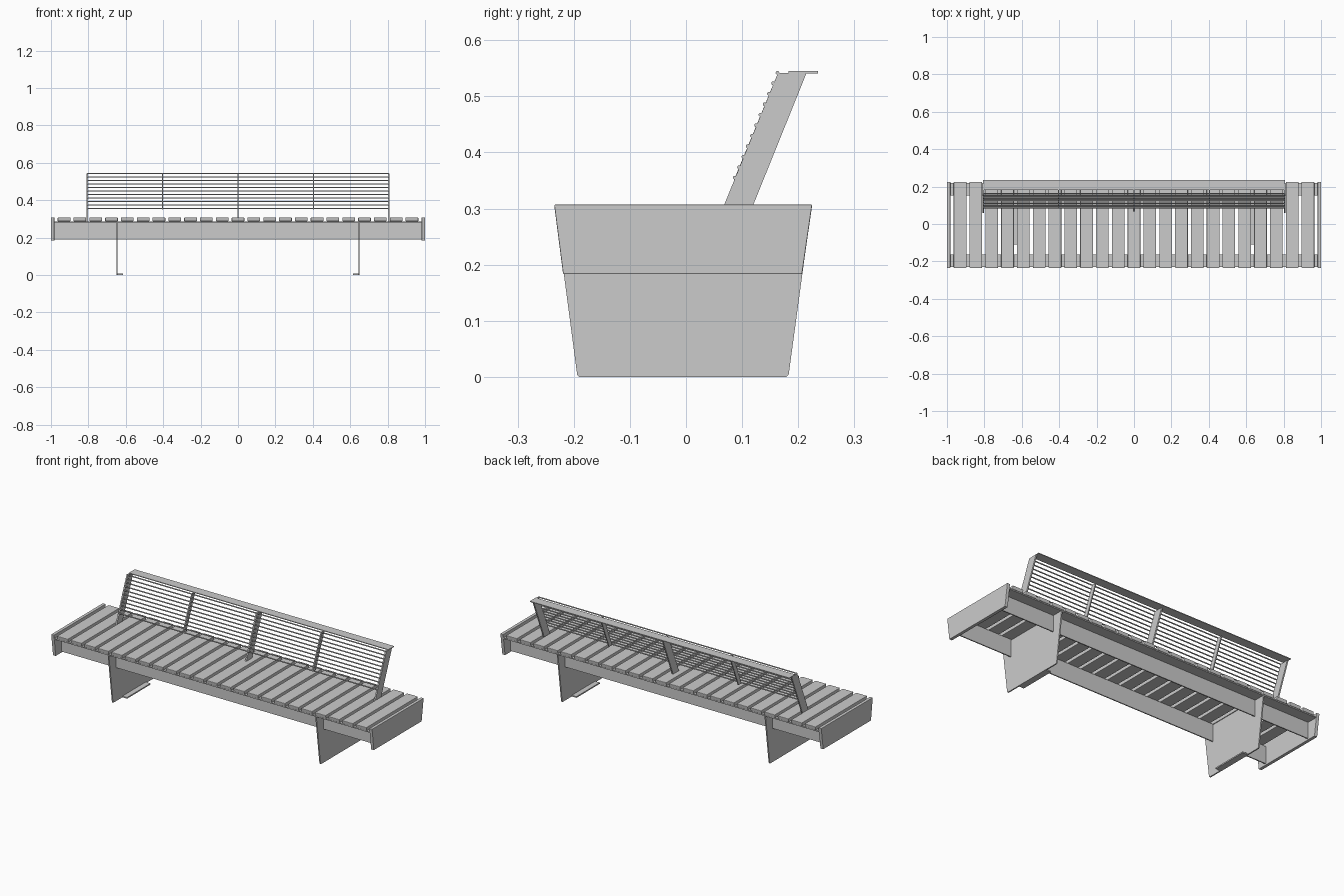
import bpy, bmesh
from mathutils import Vector

if "Cube" in bpy.data.objects:
    bpy.data.objects.remove(bpy.data.objects["Cube"])


def prism(name, profile, x0, x1, smooth=False):
    """Extrude a (y, z) outline along x from x0 to x1."""
    bm = bmesh.new()
    face = bm.faces.new([bm.verts.new((x0, y, z)) for y, z in profile])
    ext = bmesh.ops.extrude_face_region(bm, geom=[face])
    verts = [v for v in ext["geom"] if isinstance(v, bmesh.types.BMVert)]
    bmesh.ops.translate(bm, verts=verts, vec=(x1 - x0, 0, 0))
    bmesh.ops.recalc_face_normals(bm, faces=bm.faces)
    me = bpy.data.meshes.new(name)
    bm.to_mesh(me)
    bm.free()
    ob = bpy.data.objects.new(name, me)
    bpy.context.collection.objects.link(ob)
    return ob


def box(name, x0, x1, y0, y1, z0, z1):
    return prism(name, [(y0, z0), (y1, z0), (y1, z1), (y0, z1)], x0, x1)


def bevel(ob, width, segments=2):
    m = ob.modifiers.new("Bevel", "BEVEL")
    m.width = width
    m.segments = segments


def rod(name, y, z, half, r):
    bpy.ops.mesh.primitive_cylinder_add(vertices=12, radius=r, depth=2 * half,
                                        location=(0, y, z), rotation=(0, 1.5707963, 0))
    ob = bpy.context.object
    ob.name = name
    bpy.ops.object.shade_smooth_by_angle()


# seat slats
COUNT = 23
for i in range(COUNT):
    x = -0.93 + 1.86 * i / (COUNT - 1)
    slat = prism(f"seat_slat_{i + 1}",
                 [(-0.232, 0.287), (0.222, 0.287), (0.225, 0.307), (-0.235, 0.307)],
                 x - 0.034, x + 0.034)
    bevel(slat, 0.003)

# angle rails: upright web with a flange reaching outwards under the slats
prism("front_rail", [(-0.230, 0.287), (-0.163, 0.287), (-0.163, 0.19),
                     (-0.169, 0.19), (-0.169, 0.281), (-0.230, 0.281)], -0.983, 0.983)
prism("back_rail", [(0.220, 0.287), (0.153, 0.287), (0.153, 0.19),
                    (0.159, 0.19), (0.159, 0.281), (0.220, 0.281)], -0.983, 0.983)

for s, side in ((-1, "left"), (1, "right")):
    # tapered end panels
    panel = prism(f"{side}_end_panel", [(-0.219, 0.183), (0.207, 0.183),
                                        (0.225, 0.307), (-0.235, 0.307)],
                  s * 0.982, s * 1.0)
    bevel(panel, 0.002)
    # plate legs with inward feet
    prism(f"{side}_leg", [(-0.190, 0), (-0.110, 0), (-0.110, 0.003), (0.098, 0.003),
                          (0.098, 0), (0.179, 0), (0.183, 0.004), (0.221, 0.284),
                          (-0.231, 0.284), (-0.194, 0.004)],
          s * 0.643, s * 0.650)
    box(f"{side}_foot", s * 0.614, s * 0.650, -0.110, 0.098, 0.0, 0.007)

# backrest: full-height posts and shorter intermediate ribs
for i, x in enumerate((-0.805, 0, 0.805)):
    prism(f"back_post_{i + 1}", [(0.060, 0.287), (0.112, 0.287),
                                 (0.215, 0.542), (0.164, 0.542)],
          x - 0.004, x + 0.004)
for i, x in enumerate((-0.403, 0.403)):
    prism(f"back_rib_{i + 1}", [(0.085, 0.350), (0.112, 0.350),
                                (0.190, 0.542), (0.164, 0.542)],
          x - 0.003, x + 0.003)

# horizontal back rods
for i in range(11):
    p = Vector((0.087, 0.355)).lerp(Vector((0.163, 0.542)), i / 10)
    rod(f"back_rod_{i + 1}", p.x, p.y, 0.807, 0.0033)

# top cap of the backrest
box("back_top_cap", -0.808, 0.808, 0.183, 0.235, 0.541, 0.545)
